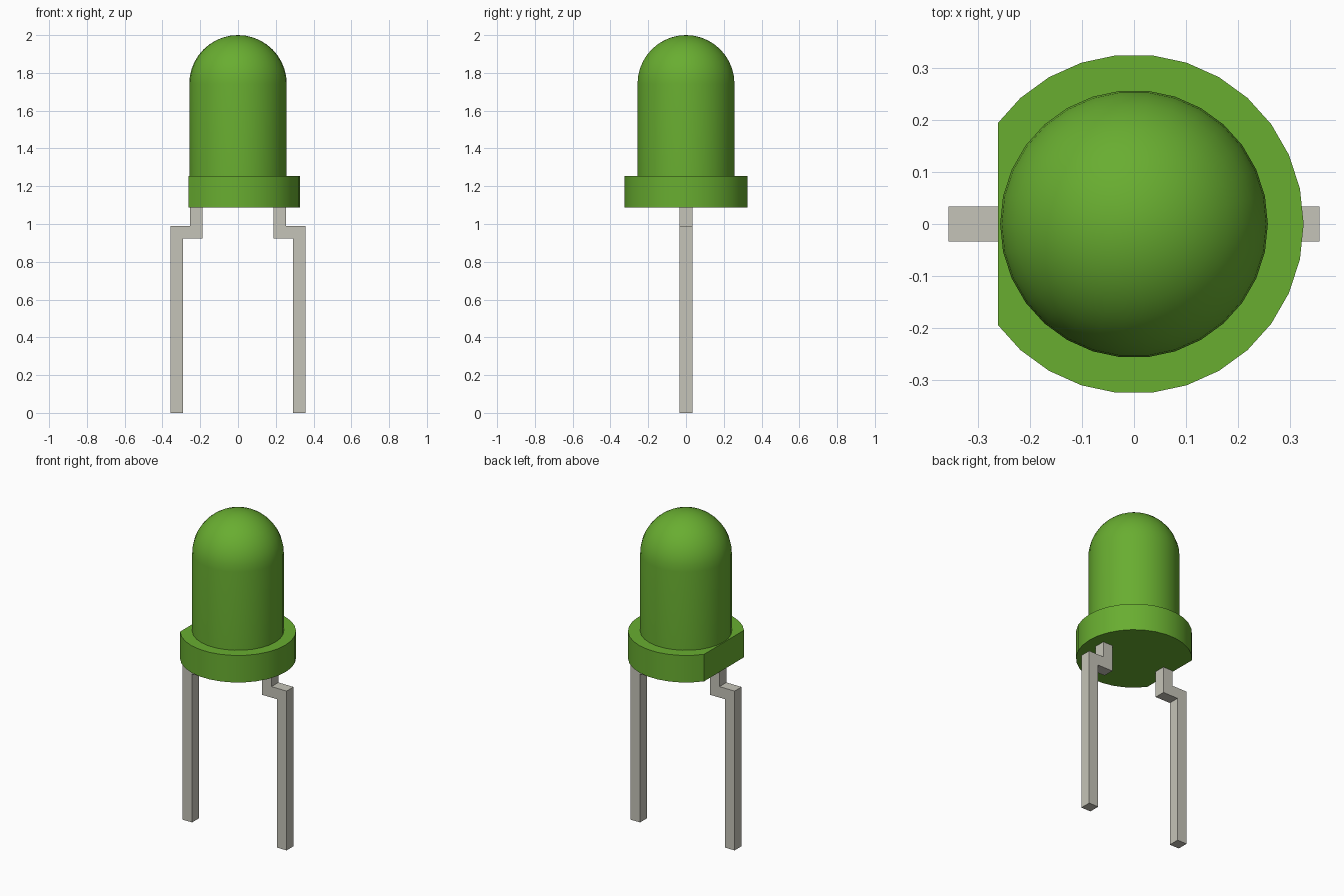
import bpy, bmesh, math
from mathutils import Vector

if "Cube" in bpy.data.objects:
    bpy.data.objects.remove(bpy.data.objects["Cube"])

SIDES = 30
RIM_BOTTOM, RIM_TOP = 1.087, 1.255
DOME_R, DOME_Z = 0.258, 1.742


def make_material(name, rgb):
    mat = bpy.data.materials.new(name)
    mat.use_nodes = True
    mat.diffuse_color = (*rgb, 1)
    mat.node_tree.nodes["Principled BSDF"].inputs["Base Color"].default_value = (*rgb, 1)
    return mat


def finish(bm, name, mat, smooth=False):
    bmesh.ops.recalc_face_normals(bm, faces=bm.faces)
    mesh = bpy.data.meshes.new(name)
    bm.to_mesh(mesh)
    bm.free()
    mesh.materials.append(mat)
    obj = bpy.data.objects.new(name, mesh)
    bpy.context.collection.objects.link(obj)
    if smooth:
        bpy.ops.object.select_all(action="DESELECT")
        obj.select_set(True)
        bpy.context.view_layer.objects.active = obj
        bpy.ops.object.shade_smooth_by_angle(angle=math.radians(30))
    return obj


def extrude_face(bm, points, offset):
    face = bm.faces.new([bm.verts.new(p) for p in points])
    grown = bmesh.ops.extrude_face_region(bm, geom=[face])["geom"]
    bmesh.ops.translate(bm, vec=offset,
                        verts=[v for v in grown if isinstance(v, bmesh.types.BMVert)])


green = make_material("green plastic", (0.14, 0.42, 0.03))
metal = make_material("pale metal", (0.56, 0.55, 0.48))

# Rim: a short disc with one flat side
bm = bmesh.new()
ring = [(0.327 * math.cos(i * math.tau / SIDES), 0.327 * math.sin(i * math.tau / SIDES), RIM_BOTTOM)
        for i in range(SIDES)]
extrude_face(bm, ring, Vector((0, 0, RIM_TOP - RIM_BOTTOM)))
cut = bmesh.ops.bisect_plane(bm, geom=bm.verts[:] + bm.edges[:] + bm.faces[:],
                             plane_co=(-0.262, 0, 0), plane_no=(-1, 0, 0), clear_outer=True)
bmesh.ops.holes_fill(bm, edges=[e for e in cut["geom_cut"] if isinstance(e, bmesh.types.BMEdge)])
finish(bm, "rim", green, smooth=True)

# Bulb: straight wall running into a half-round dome, spun round z
bm = bmesh.new()
STEPS = 10
profile = [(DOME_R, RIM_TOP - 0.02)]
profile += [(DOME_R * math.cos(a), DOME_Z + DOME_R * math.sin(a))
            for a in (i * math.pi / 2 / STEPS for i in range(STEPS + 1))]
verts = [bm.verts.new((r, 0, z)) for r, z in profile]
edges = [bm.edges.new(pair) for pair in zip(verts, verts[1:])]
bmesh.ops.spin(bm, geom=verts + edges, cent=(0, 0, 0), axis=(0, 0, 1),
               angle=math.tau, steps=SIDES)
bmesh.ops.remove_doubles(bm, verts=bm.verts, dist=0.0005)
bmesh.ops.holes_fill(bm, edges=bm.edges)
finish(bm, "bulb", green, smooth=True)

# Legs: square wire with an outward step below the rim
outline = [(0.292, 0), (0.358, 0), (0.358, 0.99), (0.254, 0.99),
           (0.254, RIM_BOTTOM), (0.188, RIM_BOTTOM), (0.188, 0.922), (0.292, 0.922)]
for name, side in (("left_leg", 1), ("right_leg", -1)):
    bm = bmesh.new()
    extrude_face(bm, [(side * x, -0.034, z) for x, z in outline], Vector((0, 0.068, 0)))
    finish(bm, name, metal)
